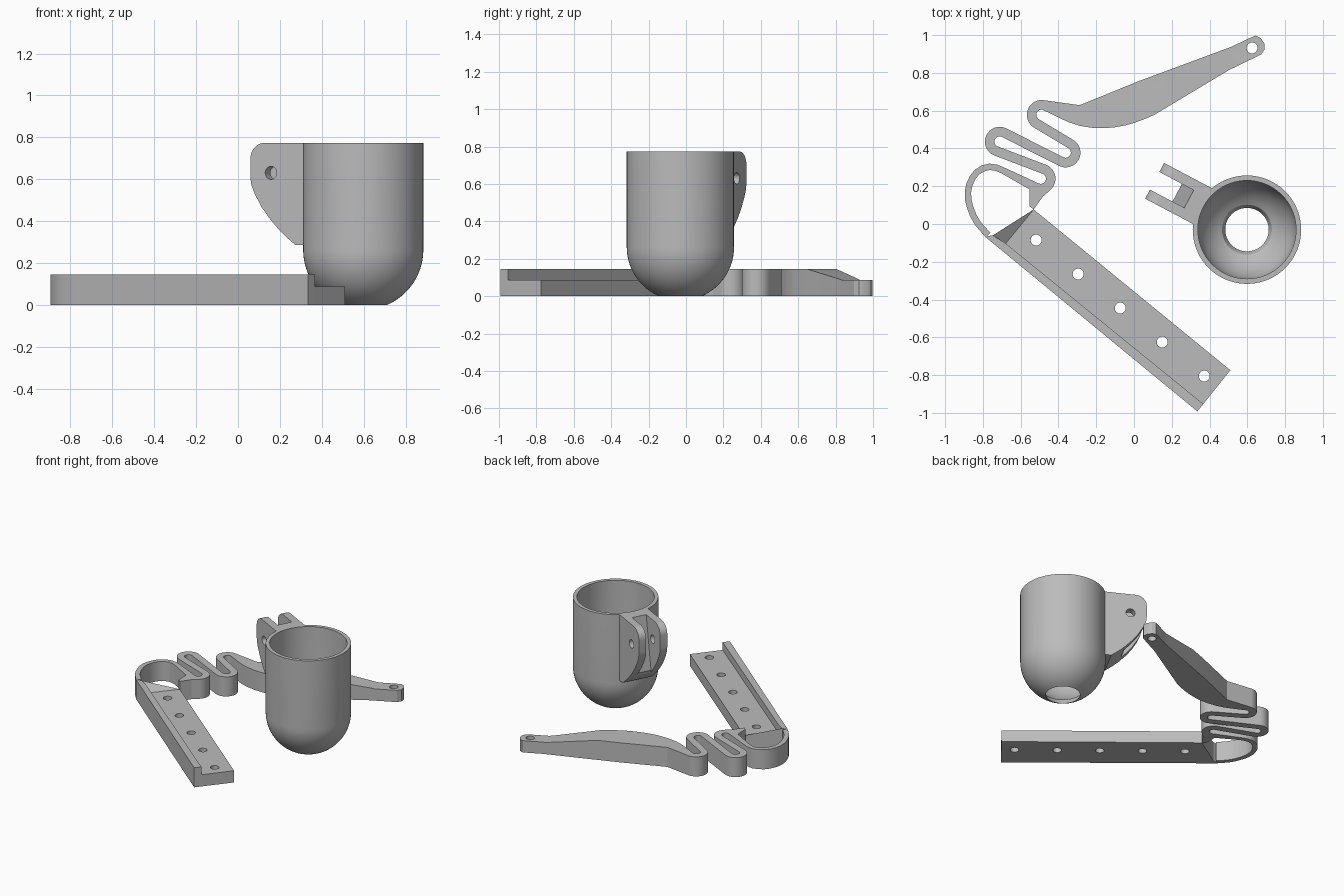
import bpy, bmesh, math
from mathutils import Matrix, Vector

cube = bpy.data.objects.get("Cube")
if cube:
    bpy.data.objects.remove(cube, do_unlink=True)

grey = bpy.data.materials.new("light grey plastic")
grey.use_nodes = True
COLOUR = (0.5, 0.5, 0.5, 1)
grey.diffuse_color = COLOUR
grey.node_tree.nodes["Principled BSDF"].inputs["Base Color"].default_value = COLOUR

HIGH, LOW = 0.145, 0.087


def finish(name, bm, matrix=Matrix()):
    bmesh.ops.transform(bm, matrix=matrix, verts=bm.verts)
    bmesh.ops.recalc_face_normals(bm, faces=bm.faces)
    mesh = bpy.data.meshes.new(name)
    bm.to_mesh(mesh)
    bm.free()
    ob = bpy.data.objects.new(name, mesh)
    bpy.context.collection.objects.link(ob)
    mesh.materials.append(grey)
    return ob


def prism_mesh(points, z0, z1):
    bm = bmesh.new()
    face = bm.faces.new([bm.verts.new((x, y, z0)) for x, y in points])
    up = bmesh.ops.extrude_face_region(bm, geom=[face])["geom"]
    bmesh.ops.translate(bm, vec=(0, 0, z1 - z0),
                        verts=[g for g in up if isinstance(g, bmesh.types.BMVert)])
    return bm


def prism(name, points, z0, z1, matrix=Matrix()):
    return finish(name, prism_mesh(points, z0, z1), matrix)


def drill(ob, centre, radius, axis=(0, 0, 1), depth=0.6):
    bm = bmesh.new()
    bmesh.ops.create_cone(bm, cap_ends=True, segments=32, radius1=radius,
                          radius2=radius, depth=depth)
    turn = Vector((0, 0, 1)).rotation_difference(Vector(axis)).to_matrix().to_4x4()
    cutter = finish("hole_cutter", bm, Matrix.Translation(centre) @ turn)
    cutter.hide_render = True
    mod = ob.modifiers.new("hole", "BOOLEAN")
    mod.operation, mod.solver, mod.object = "DIFFERENCE", "EXACT", cutter
    bpy.context.view_layer.objects.active = ob
    bpy.ops.object.modifier_apply(modifier=mod.name)
    bpy.data.objects.remove(cutter, do_unlink=True)


def smooth(ob):
    bpy.ops.object.select_all(action="DESELECT")
    ob.select_set(True)
    bpy.context.view_layer.objects.active = ob
    bpy.ops.object.shade_smooth_by_angle(angle=math.radians(30))


def arc(cx, cy, r, a0, a1, n):
    angles = [math.radians(a0 + (a1 - a0) * i / n) for i in range(n + 1)]
    return [(cx + r * math.cos(a), cy + r * math.sin(a)) for a in angles]


# Cup: round-bottomed wall with an open drain, spun from one closed profile
R_OUT, R_IN, BALL, TOP = 0.287, 0.26, 0.263, 0.773
CUP = Vector((0.598, -0.03, 0))
low_out = math.degrees(math.asin(-BALL / R_OUT))
low_in = -math.degrees(math.acos(0.132 / R_IN))
profile = arc(0, BALL, R_OUT, low_out, 0, 14) + [(R_OUT, TOP), (R_IN, TOP)]
profile += arc(0, BALL, R_IN, 0, low_in, 12)
bm = bmesh.new()
ring = [bm.verts.new((x, 0, z)) for x, z in profile]
edges = [bm.edges.new((ring[i - 1], ring[i])) for i in range(len(ring))]
bmesh.ops.spin(bm, geom=ring + edges, axis=(0, 0, 1), cent=(0, 0, 0),
               angle=math.tau, steps=72)
bmesh.ops.remove_doubles(bm, verts=bm.verts, dist=0.0005)
smooth(finish("cup", bm, Matrix.Translation(CUP)))

# Hinge lugs: two drilled plates and the sloped web between them
out = Vector((-0.884, 0.468, 0)).normalized()
side = out.cross(Vector((0, 0, 1)))
frame = Matrix.Translation(CUP) @ Matrix((out, (0, 0, 1), side)).transposed().to_4x4()
belly = [(0.549, 0.575), (0.53, 0.53), (0.492, 0.466), (0.452, 0.415),
         (0.407, 0.367), (0.36, 0.324), (0.31, 0.286)]
plate = ([(0.256, 0.286), (0.256, TOP)] + arc(0.478, TOP - 0.075, 0.075, 90, 0, 10)
         + [(0.553, 0.61)] + belly)
pin = frame @ Vector((0.442, 0.63, 0))
for name, v in (("left_lug", 0.053), ("right_lug", -0.107)):
    lug = prism(name, plate, v, v + 0.054, frame)
    drill(lug, pin, 0.031, side)
    smooth(lug)
web = [(0.264, 0.286), (0.264, TOP), (0.347, TOP), (0.418, 0.39)] + belly[4:]
prism("lug_web", web, -0.053, 0.053, frame)

# Rail: low drilled bar, raised lip along the outer edge, ramp at the inner end
near_in, near_out = (0.51, -0.774), (0.335, -0.992)
lip_near, lip_far = (0.367, -0.953), (-0.679, -0.103)
ramp_tip, inner_end, outer_end = (-0.747, -0.06), (-0.531, 0.077), (-0.79, -0.066)
rail = prism("rail", [near_in, lip_near, lip_far, inner_end], 0, LOW)
for i in range(5):
    drill(rail, (-0.518 + 0.2225 * i, -0.085 - 0.18 * i, 0), 0.029)
smooth(rail)
prism("rail_lip", [near_out, outer_end, ramp_tip, lip_far, lip_near], 0, HIGH)
bm = prism_mesh([lip_far, inner_end, ramp_tip], 0, LOW)
for v in bm.verts:
    if v.co.z > 0 and (v.co.xy - Vector(ramp_tip)).length < 0.001:
        v.co.z = HIGH
finish("rail_ramp", bm)

# Spring: one ribbon running round the loop and through four hairpin bends
loop = [(-0.772, -0.058), (-0.80, -0.028), (-0.828, 0.005), (-0.851, 0.045),
        (-0.868, 0.09), (-0.878, 0.13), (-0.879, 0.172), (-0.871, 0.21),
        (-0.855, 0.245), (-0.832, 0.274), (-0.80, 0.294), (-0.765, 0.303),
        (-0.73, 0.298), (-0.695, 0.284)]
BEND = 0.053
path = (loop + arc(-0.494, 0.24, BEND, -118, 68, 16)
        + arc(-0.711, 0.436, BEND, 248, 63, 16)
        + arc(-0.362, 0.378, BEND, -117, 59, 16)
        + arc(-0.489, 0.578, BEND, 239, 75, 16))
pts = [Vector(p) for p in path]
left, right = [], []
for i, p in enumerate(pts):
    t = (pts[min(i + 1, len(pts) - 1)] - pts[max(i - 1, 0)]).normalized()
    half = 0.017 if i < len(loop) else 0.0255
    n = Vector((-t.y, t.x)) * half
    left.append(p + n)
    right.append(p - n)
bm = bmesh.new()
rows = [[bm.verts.new((q.x, q.y, z)) for q, z in
         ((a, 0), (b, 0), (b, HIGH), (a, HIGH))] for a, b in zip(left, right)]
for r0, r1 in zip(rows, rows[1:]):
    for k in range(4):
        bm.faces.new((r0[k - 1], r0[k], r1[k], r1[k - 1]))
bm.faces.new(rows[0])
bm.faces.new(rows[-1])
smooth(finish("spring_ribbon", bm))
prism("spring_root", [(-0.555, 0.20), (-0.552, 0.093), inner_end, (-0.483, 0.145),
                      (-0.44, 0.182), (-0.48, 0.20)], 0, HIGH)

# Lever arm: curved outline whose top slopes down to a thin drilled tip
outline = [(-0.474, 0.655), (-0.288, 0.629), (0.029, 0.758), (0.515, 0.938),
           (0.62, 0.988), (0.645, 0.997), (0.67, 0.985), (0.69, 0.955),
           (0.692, 0.925), (0.674, 0.898), (0.505, 0.816), (0.108, 0.578),
           (0.055, 0.555), (0.003, 0.536), (-0.05, 0.521), (-0.103, 0.512),
           (-0.16, 0.507), (-0.22, 0.509), (-0.288, 0.52), (-0.35, 0.54),
           (-0.482, 0.604)]
along = Vector((0.92, 0.39, 0)).normalized()
START, END = 0.46, 0.82
bm = prism_mesh(outline, 0, HIGH)
for s in (START, END):
    bmesh.ops.bisect_plane(bm, geom=bm.verts[:] + bm.edges[:] + bm.faces[:],
                           plane_co=along * s, plane_no=along)
for v in bm.verts:
    if v.co.z > HIGH / 2:
        s = v.co.dot(along)
        fall = min(max((s - START) / (END - START), 0), 1)
        v.co.z = HIGH + (LOW - HIGH) * fall
arm = finish("lever_arm", bm)
drill(arm, (0.625, 0.932, 0), 0.029)
smooth(arm)
